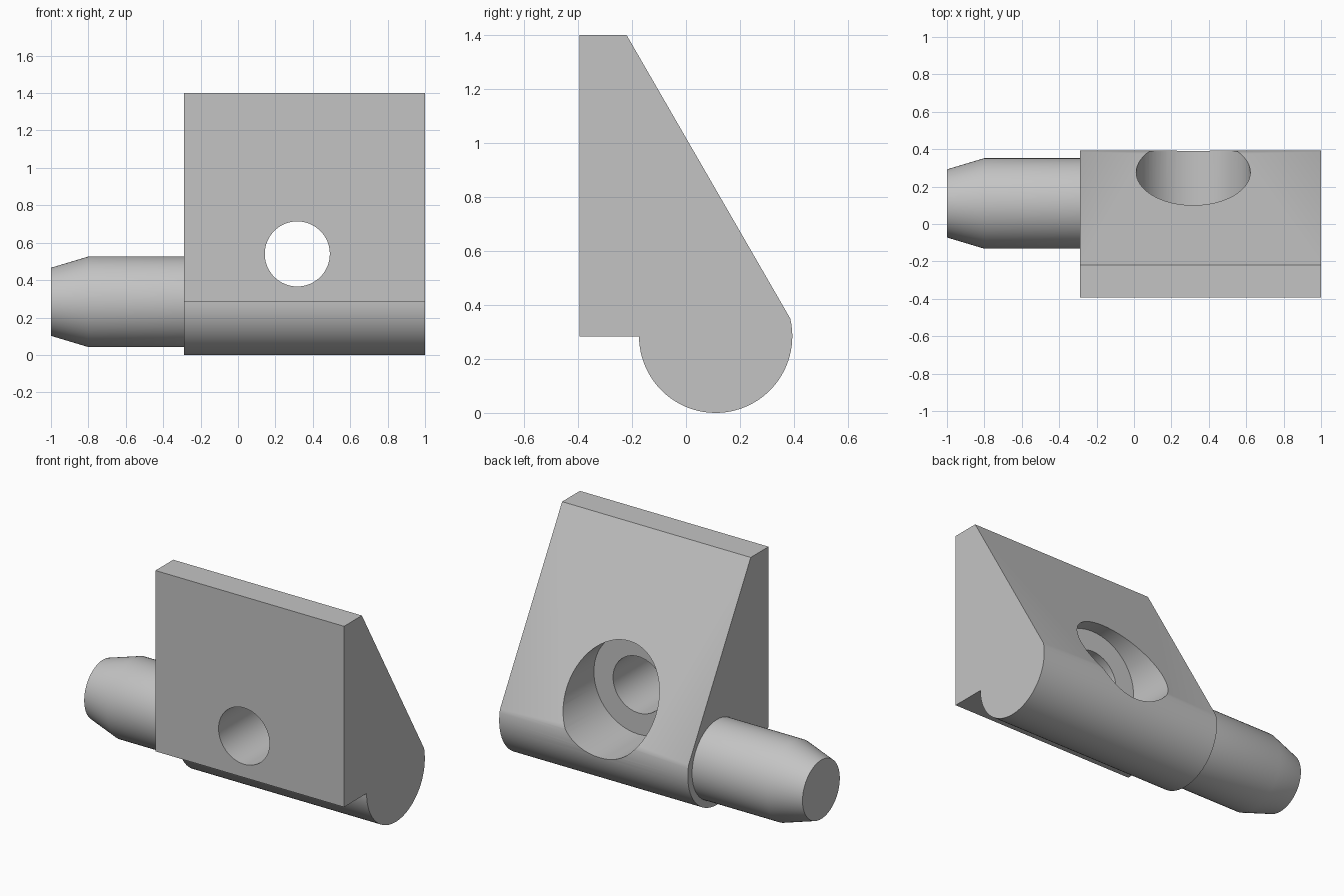
import bpy
from math import sin, cos, pi, radians, asin
from mathutils import Matrix, Vector

cube = bpy.data.objects.get("Cube")
if cube:
    bpy.data.objects.remove(cube, do_unlink=True)

grey = bpy.data.materials.new("plain grey")
grey.use_nodes = True
colour = (0.55, 0.55, 0.55, 1)
grey.diffuse_color = colour
grey.node_tree.nodes["Principled BSDF"].inputs["Base Color"].default_value = colour

AXIS_Y, AXIS_Z, BARREL_R = 0.11, 0.284, 0.284
LEFT, RIGHT = 1.0, -0.288
FRONT, TOP = -0.394, 1.4
HOLE_X, HOLE_Z = 0.317, 0.54


def make_object(name, verts, faces):
    mesh = bpy.data.meshes.new(name)
    mesh.from_pydata(verts, [], faces)
    mesh.materials.append(grey)
    obj = bpy.data.objects.new(name, mesh)
    bpy.context.collection.objects.link(obj)
    return obj


def loft(name, rings):
    """Skin equal-sized rings of points and cap both ends."""
    n = len(rings[0])
    verts = [p for ring in rings for p in ring]
    faces = [tuple(reversed(range(n))),
             tuple(range(len(verts) - n, len(verts)))]
    for r in range(len(rings) - 1):
        for i in range(n):
            j = (i + 1) % n
            faces.append((r * n + i, r * n + j, (r + 1) * n + j, (r + 1) * n + i))
    return make_object(name, verts, faces)


def ring(x, radius, n=64):
    return [(x, AXIS_Y + radius * cos(2 * pi * i / n),
             AXIS_Z + radius * sin(2 * pi * i / n)) for i in range(n)]


def smooth(obj):
    bpy.ops.object.select_all(action='DESELECT')
    obj.select_set(True)
    bpy.context.view_layer.objects.active = obj
    bpy.ops.object.shade_smooth_by_angle(angle=radians(20))


# Wedge block with a rounded barrel along its lower back edge
start, end, steps = -pi, asin(0.066 / BARREL_R), 48
profile = [(FRONT, TOP), (FRONT, AXIS_Z)]
for k in range(steps + 1):
    a = start + (end - start) * k / steps
    profile.append((AXIS_Y + BARREL_R * cos(a), AXIS_Z + BARREL_R * sin(a)))
profile.append((-0.22, TOP))
block = loft("wedge_block", [[(x, y, z) for y, z in profile] for x in (RIGHT, LEFT)])


# Through hole and wider counterbore from the back
def cutter(name, radius, y0, y1, n=64):
    rings = [[(HOLE_X + radius * sin(2 * pi * i / n), y,
               HOLE_Z + radius * cos(2 * pi * i / n)) for i in range(n)]
             for y in (y0, y1)]
    obj = loft(name, rings)
    obj.hide_render = True
    cut = block.modifiers.new(name, 'BOOLEAN')
    cut.operation = 'DIFFERENCE'
    cut.solver = 'EXACT'
    cut.object = obj
    return obj


cutters = [cutter("bolt_hole_cutter", 0.174, -0.6, 0.6),
           cutter("counterbore_cutter", 0.305, 0.01, 0.7)]
bpy.context.view_layer.objects.active = block
block.select_set(True)
for obj in cutters:
    bpy.ops.object.modifier_apply(modifier=obj.name)
for obj in cutters:
    bpy.data.objects.remove(obj, do_unlink=True)
smooth(block)

# Round pin with a tapered tip
pin = loft("tapered_pin", [ring(-1.0, 0.182), ring(-0.8, 0.242), ring(RIGHT, 0.242)])
smooth(pin)
